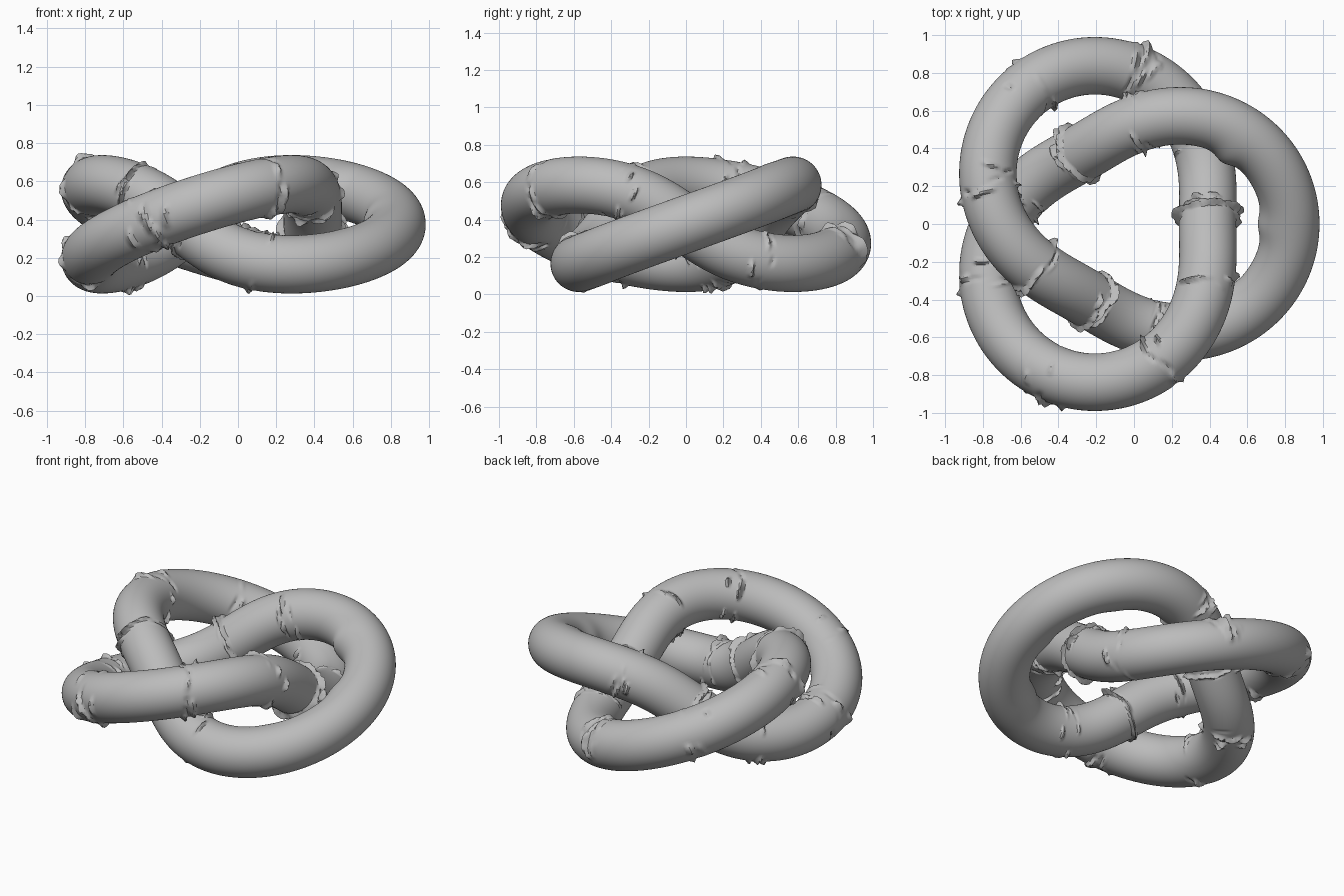
import bpy, bmesh, math, random
from mathutils import Vector

random.seed(4)
cube = bpy.data.objects.get("Cube")
if cube:
    bpy.data.objects.remove(cube, do_unlink=True)

RINGS, SIDES, RADIUS = 1000, 64, 0.152

grey = bpy.data.materials.new("plain grey")
grey.use_nodes = True
grey.diffuse_color = (0.5, 0.5, 0.5, 1)
grey.node_tree.nodes["Principled BSDF"].inputs["Base Color"].default_value = (0.5, 0.5, 0.5, 1)


def path(t):
    """Centre line of the three-lobed knot."""
    r = 0.66 + 0.22 * math.cos(3 * t)
    return Vector((r * math.cos(2 * t) - 0.05, r * math.sin(2 * t), 0.375 + 0.21 * math.sin(3 * t)))


def wrap(a):
    return (a + math.pi) % (2 * math.pi) - math.pi


# Torn wrinkles: evenly spaced clusters of thin ridges across the tube
ridges = []
for k in range(15):
    centre = 41 + 20.15 * k
    side = random.uniform(0, 2 * math.pi)
    for i in range(16):
        ridges.append((centre + random.gauss(0, 1.5), side + random.gauss(0, 1.7),
                       random.uniform(0.2, 0.5), random.uniform(-0.02, 0.036)))
    if k % 6 == 1:  # collars around the inner strands
        for i in range(12):
            ridges.append((centre + random.uniform(-0.4, 0.4), i * math.pi / 6, 0.5, 0.024))

# Soft swellings on the inner side of the smooth lobe
swells = [(0, math.pi, 0.022), (19, math.pi, 0.03), (-19, math.pi, 0.015)]


def lift(deg, phi, near):
    h = 0
    for at, side, span, height in near:
        along = 1 - abs(deg - at - 0.5 * math.sin(3 * phi + at)) / 0.6
        around = 1 - abs(wrap(phi - side)) / span
        if along > 0 and around > 0:
            h += height * along * min(1, 1.6 * around)
    for at, side, height in swells:
        d = (deg - at + 180) % 360 - 180
        h += height * math.exp(-(d / 3) ** 2 - (wrap(phi - side) / 0.8) ** 2)
    return max(-0.02, min(0.04, h))


# Knotted tube
bm = bmesh.new()
loops = []
for i in range(RINGS):
    t = 2 * math.pi * i / RINGS
    deg = math.degrees(t)
    near = [r for r in ridges if abs(r[0] - deg) < 1.5]
    c = path(t)
    tangent = (path(t + 0.001) - path(t - 0.001)).normalized()
    out = tangent.cross(Vector((0, 0, 1))).normalized()
    up = out.cross(tangent)
    ring = []
    for j in range(SIDES):
        phi = 2 * math.pi * j / SIDES
        h = lift(deg, phi, near)
        direction = out * math.cos(phi) + up * math.sin(phi)
        lean = tangent * max(0, h) * 0.3 if near else Vector()
        ring.append(bm.verts.new(c + direction * (RADIUS + h) + lean))
    loops.append(ring)
for i in range(RINGS):
    a, b = loops[i], loops[(i + 1) % RINGS]
    for j in range(SIDES):
        n = (j + 1) % SIDES
        bm.faces.new((a[j], a[n], b[n], b[j]))
bmesh.ops.recalc_face_normals(bm, faces=bm.faces)
mesh = bpy.data.meshes.new("knotted_tube")
bm.to_mesh(mesh)
bm.free()
mesh.materials.append(grey)
tube = bpy.data.objects.new("knotted_tube", mesh)
bpy.context.collection.objects.link(tube)
bpy.context.view_layer.objects.active = tube
tube.select_set(True)
bpy.ops.object.shade_smooth_by_angle(angle=math.radians(35))
